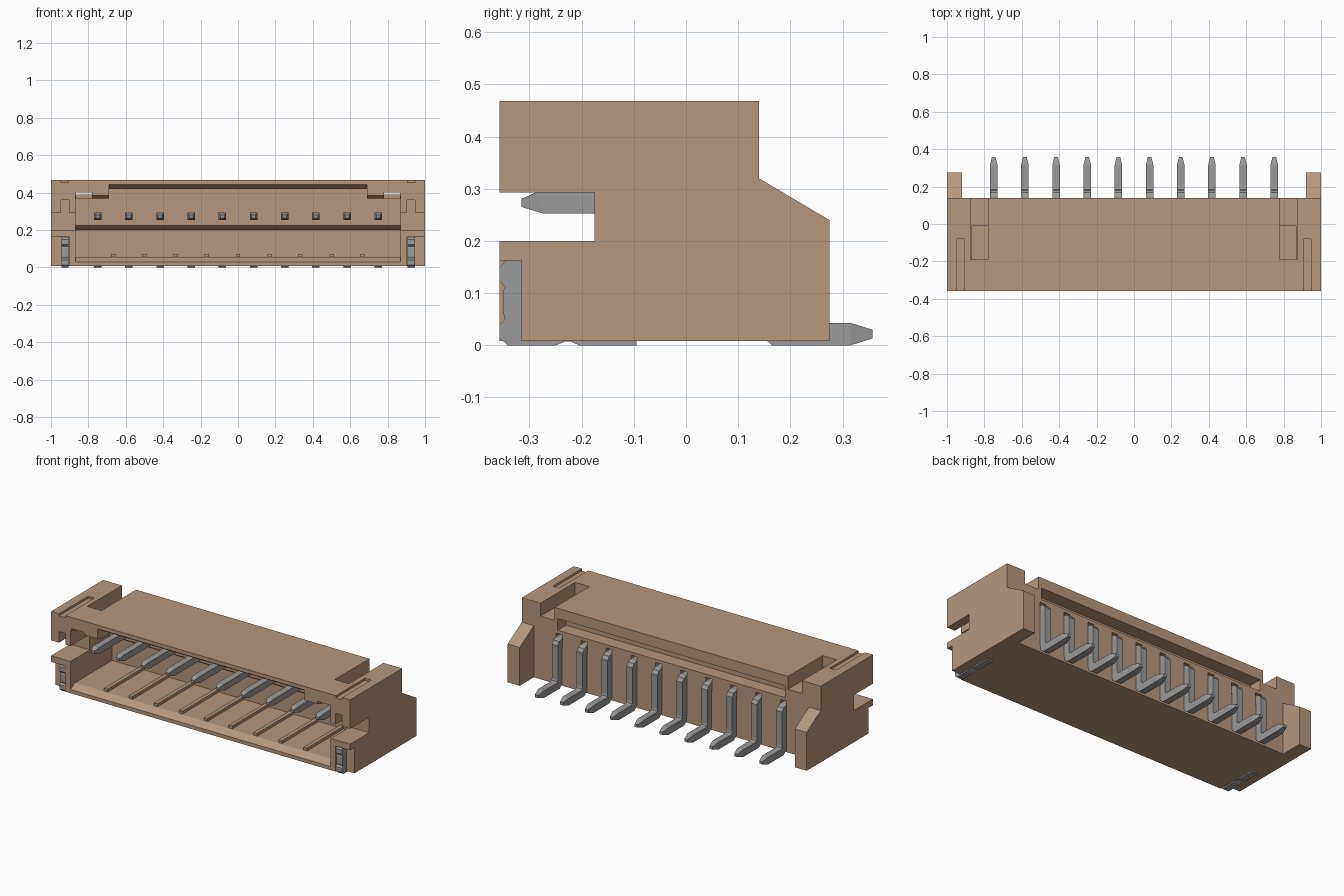
import bpy
import bmesh

cube = bpy.data.objects.get("Cube")
if cube:
    bpy.data.objects.remove(cube, do_unlink=True)


def material(name, rgb):
    m = bpy.data.materials.new(name)
    m.use_nodes = True
    m.diffuse_color = (*rgb, 1)
    m.node_tree.nodes["Principled BSDF"].inputs["Base Color"].default_value = (*rgb, 1)
    return m


TAN = material("tan plastic", (0.47, 0.31, 0.20))
GREY = material("grey metal", (0.32, 0.32, 0.32))


def finish(name, bm, mat):
    bmesh.ops.recalc_face_normals(bm, faces=bm.faces)
    mesh = bpy.data.meshes.new(name)
    bm.to_mesh(mesh)
    bm.free()
    mesh.materials.append(mat)
    ob = bpy.data.objects.new(name, mesh)
    bpy.context.collection.objects.link(ob)
    return ob


def prism(name, profile, x0, x1, mat=TAN):
    """Side profile of (y, z) points extruded from x0 to x1."""
    bm = bmesh.new()
    face = bm.faces.new([bm.verts.new((x0, y, z)) for y, z in profile])
    out = bmesh.ops.extrude_face_region(bm, geom=[face])
    verts = [g for g in out["geom"] if isinstance(g, bmesh.types.BMVert)]
    bmesh.ops.translate(bm, verts=verts, vec=(x1 - x0, 0, 0))
    return finish(name, bm, mat)


def rect(y0, y1, z0, z1):
    return [(y0, z0), (y1, z0), (y1, z1), (y0, z1)]


def carve(profile, x0, x1):
    cutter = prism("cutter", profile, x0, x1)
    mod = housing.modifiers.new("carve", 'BOOLEAN')
    mod.operation = 'DIFFERENCE'
    mod.solver = 'EXACT'
    mod.object = cutter
    bpy.context.view_layer.objects.active = housing
    bpy.ops.object.modifier_apply(modifier=mod.name)
    bpy.data.objects.remove(cutter, do_unlink=True)


def carve_both(profile, x0, x1):
    carve(profile, x0, x1)
    carve(profile, -x1, -x0)


PIN_X = [(i - 4.5) / 6 for i in range(10)]
FRONT, BACK, BASE, TOP = -0.357, 0.14, 0.008, 0.468

# Housing, with sloped end walls at the back
housing = prism("housing", [(FRONT, BASE), (0.275, BASE), (0.275, 0.24),
                            (BACK, 0.32), (BACK, TOP), (FRONT, TOP)], -1, 1)
carve(rect(BACK, 0.4, -0.1, 0.5), -0.92, 0.92)

# Front cavity with bevelled rim, and its taller middle
carve([(-0.38, 0.016), (FRONT, 0.03), (-0.317, 0.055), (0.04, 0.055), (0.04, 0.2),
       (0, 0.225), (0, 0.37), (-0.317, 0.37), (FRONT, 0.385), (-0.38, 0.394)], -0.87, 0.87)
carve([(-0.38, 0.3), (0, 0.3), (0, 0.42), (-0.317, 0.42),
       (FRONT, 0.445), (-0.38, 0.457)], -0.69, 0.69)

# Side notches, lock pockets, top grooves, arm slots and clip steps
carve_both(rect(-0.5, -0.175, 0.2, 0.293), 0.8, 1.1)
carve_both(rect(-0.19, 0.2, 0.39, 0.6), 0.78, 0.875)
carve_both(rect(-0.5, -0.01, 0.35, 0.4), 0.78, 0.865)
carve_both(rect(-0.5, -0.08, 0.455, 0.6), 0.905, 0.947)
carve_both(rect(-0.5, -0.18, 0.28, 0.36), 0.903, 0.947)
carve_both(rect(-0.5, -0.315, -0.1, 0.163), 0.903, 1.1)

# Back slot and small windows over the pins
carve(rect(0.06, 0.3, 0.335, 0.405), -0.76, 0.76)
for x in PIN_X:
    carve(rect(0.1, 0.2, 0.24, 0.315), x - 0.021, x + 0.021)

# Ribs on the cavity floor
for i in range(9):
    x = (i - 4) / 6
    prism("floor_rib", rect(-0.31, 0.045, 0.05, 0.072), x - 0.012, x + 0.012)

# Bent contact pins: lower/outer point, upper/inner point, half width
SECTIONS = [
    (-0.315, 0.265, -0.315, 0.281, 0.01),
    (-0.275, 0.253, -0.288, 0.293, 0.02),
    (0.13, 0.253, 0.145, 0.293, 0.02),
    (0.138, 0.25, 0.168, 0.285, 0.02),
    (0.14, 0.243, 0.182, 0.265, 0.02),
    (0.14, 0.06, 0.182, 0.06, 0.02),
    (0.142, 0.02, 0.185, 0.048, 0.02),
    (0.165, 0, 0.195, 0.043, 0.02),
    (0.315, 0, 0.315, 0.043, 0.02),
    (0.357, 0.013, 0.357, 0.03, 0.01),
]


def pin(x):
    bm = bmesh.new()
    rings = [[bm.verts.new(p) for p in ((x - w, ya, za), (x + w, ya, za),
                                        (x + w, yb, zb), (x - w, yb, zb))]
             for ya, za, yb, zb, w in SECTIONS]
    for a, b in zip(rings, rings[1:]):
        for k in range(4):
            n = (k + 1) % 4
            bm.faces.new((a[k], a[n], b[n], b[k]))
    bm.faces.new(rings[0])
    bm.faces.new(rings[-1])
    finish("contact_pin", bm, GREY)


for x in PIN_X:
    pin(x)

# Solder clips at the front corners, with dented front and foot
CLIP = [(-0.315, 0.163), (-0.345, 0.163), (FRONT, 0.15), (FRONT, 0.122), (-0.347, 0.112),
        (-0.35, 0.105), (-0.35, 0.06), (-0.347, 0.05), (FRONT, 0.04), (FRONT, 0.014),
        (-0.342, 0), (-0.25, 0), (-0.232, 0.007), (-0.22, 0.007), (-0.205, 0),
        (-0.095, 0), (-0.095, 0.02), (-0.315, 0.02)]
for side, x in (("left", 0.925), ("right", -0.925)):
    prism(side + "_solder_clip", CLIP, x - 0.02, x + 0.02, GREY)
